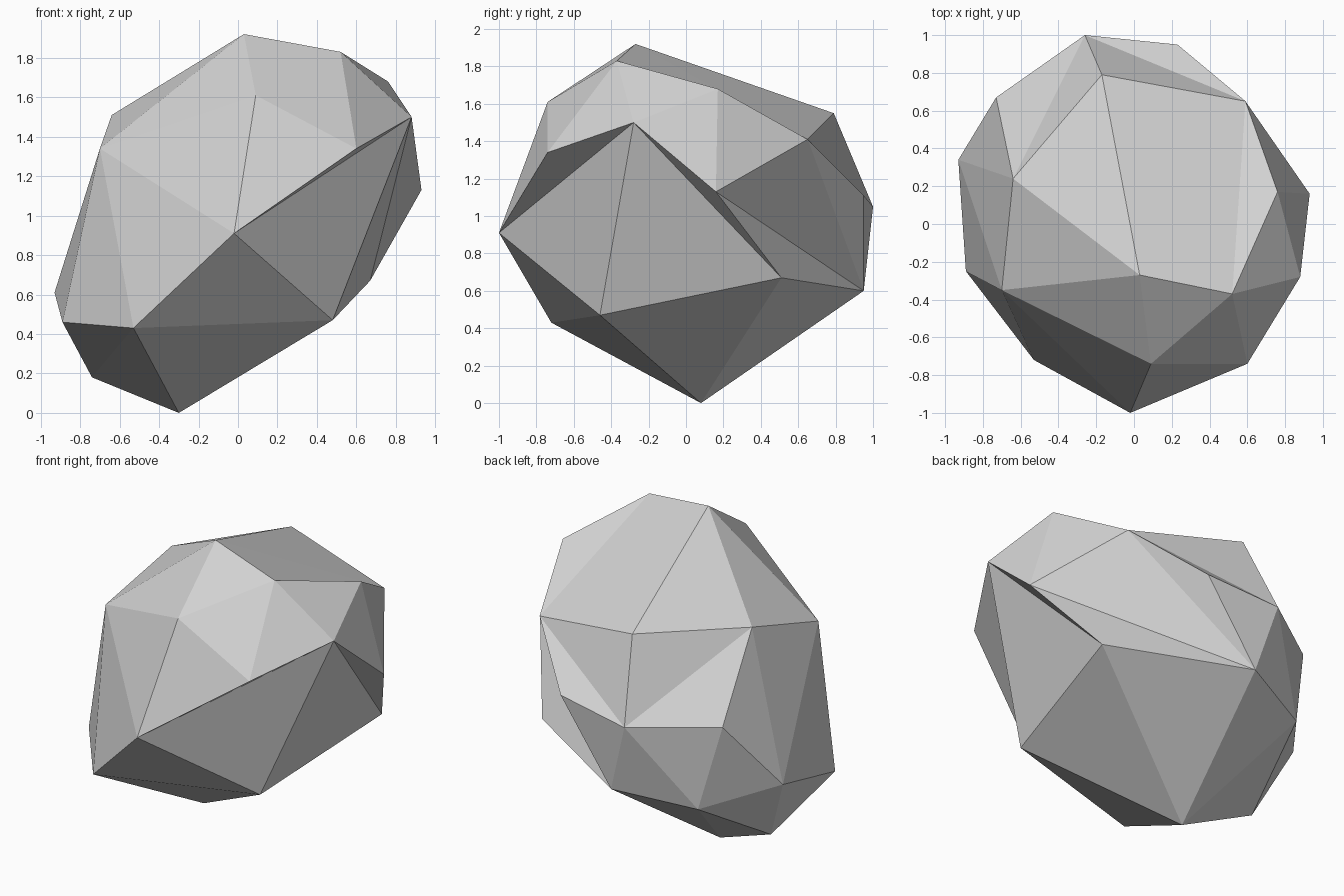
import bpy
import bmesh

# Remove only the default cube
default_cube = bpy.data.objects.get("Cube")
if default_cube:
    bpy.data.objects.remove(default_cube, do_unlink=True)


def flat_material(name, colour):
    material = bpy.data.materials.new(name)
    material.use_nodes = True
    material.diffuse_color = colour
    for node in material.node_tree.nodes:
        if node.type == "BSDF_PRINCIPLED":
            node.inputs["Base Color"].default_value = colour
            node.inputs["Roughness"].default_value = 0.9
    return material


def faceted_rock(name, corners, creases, material):
    """Wrap flat facets around named corners, then turn some ridges into creases."""
    mesh = bpy.data.meshes.new(name)
    shape = bmesh.new()
    verts = {key: shape.verts.new(point) for key, point in corners.items()}
    bmesh.ops.convex_hull(shape, input=shape.verts[:])
    # Each turned ridge becomes the other diagonal of its two triangles
    for start, end in creases:
        ridge = shape.edges.get((verts[start], verts[end]))
        if ridge:
            bmesh.utils.edge_rotate(ridge, True)
    bmesh.ops.recalc_face_normals(shape, faces=shape.faces[:])
    for face in shape.faces:
        face.smooth = False
    shape.to_mesh(mesh)
    shape.free()
    mesh.materials.append(material)
    rock = bpy.data.objects.new(name, mesh)
    bpy.context.scene.collection.objects.link(rock)
    return rock


# Corner points of the boulder, from the crown down to the base
corners = {
    # crown
    "A": (.03, -.27, 1.92), "B": (.52, -.37, 1.83), "C": (.76, .17, 1.68),
    "M": (.09, -.74, 1.61), "T": (-.17, .79, 1.55), "P": (-.64, .24, 1.51),
    # shoulder
    "D": (.88, -.28, 1.5), "U": (.59, .65, 1.41), "N": (.6, -.74, 1.34),
    "O": (-.7, -.35, 1.34), "E": (.93, .16, 1.13), "V": (.23, .95, 1.11),
    # waist
    "S": (-.26, 1, 1.05), "R": (-.73, .67, 1.05), "L": (-.02, -1, .91),
    "F": (.67, .51, .67), "Q": (-.93, .34, .61), "W": (-.13, .95, .6),
    # base
    "X": (-.61, .75, .52), "G": (.48, -.46, .47), "J": (-.89, -.25, .46),
    "K": (-.53, -.72, .43), "I": (-.74, .19, .18), "H": (-.3, .08, 0),
}

# Ridges turned inwards to give the shallow hollows: left flank, back, crown
creases = ["NG", "EG", "VF", "UF", "TC", "AC", "TV", "TR"]

stone_grey = flat_material("stone grey", (.65, .65, .65, 1))
faceted_rock("boulder", corners, creases, stone_grey)
